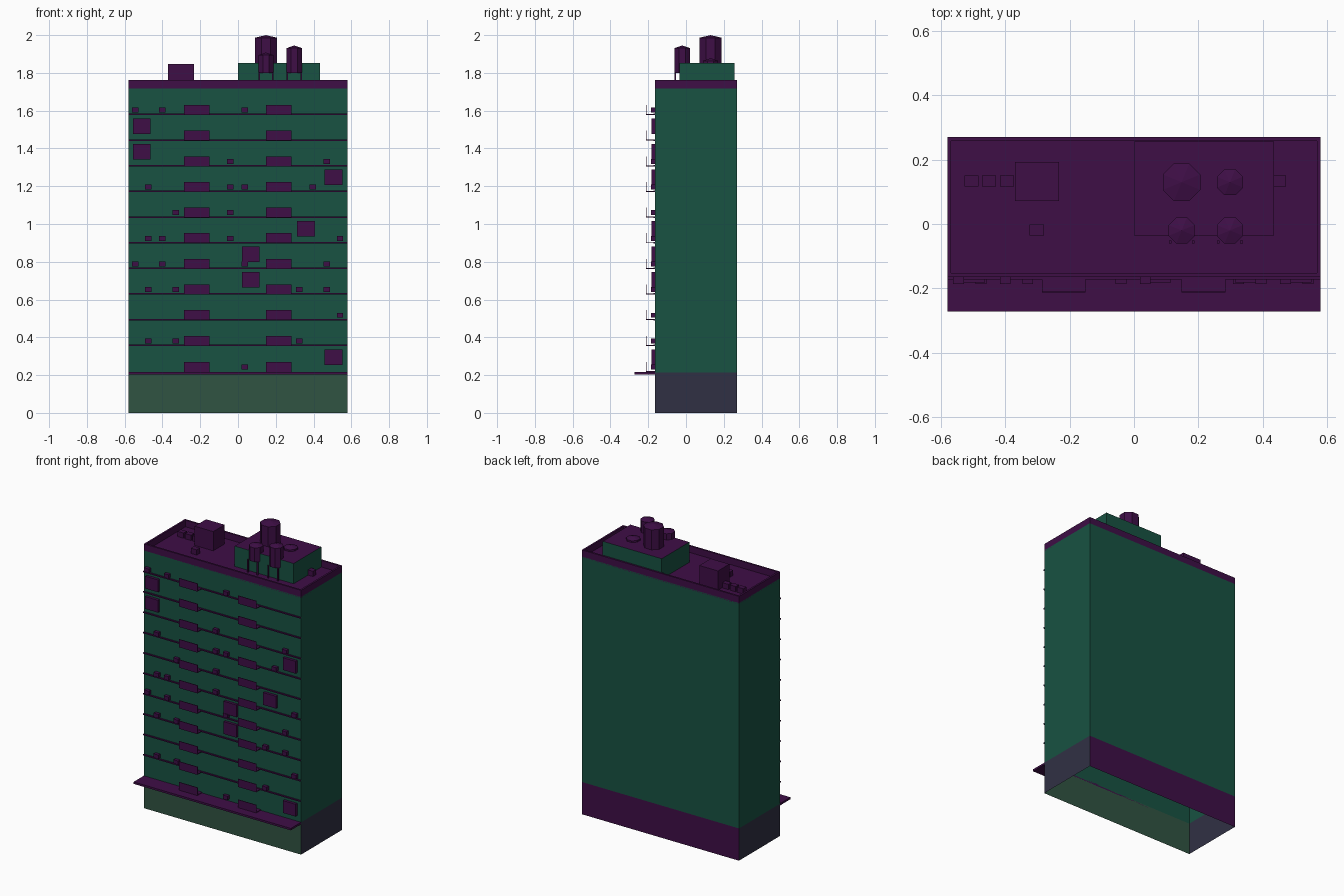
import bpy, bmesh, math

if "Cube" in bpy.data.objects:
    bpy.data.objects.remove(bpy.data.objects["Cube"])

def material(name, r, g, b):
    lin = [(c / 255 / 12.92) if c < 11 else ((c / 255 + 0.055) / 1.055) ** 2.4 for c in (r, g, b)]
    m = bpy.data.materials.new(name)
    m.diffuse_color = (*lin, 1)
    m.use_nodes = True
    m.node_tree.nodes["Principled BSDF"].inputs["Base Color"].default_value = m.diffuse_color
    return m

GREEN = material("green_wall", 24, 82, 66)
PURPLE = material("purple_trim", 62, 14, 70)
SHOP = material("shopfront", 48, 84, 66)
SLATE = material("slate_wall", 48, 48, 68)

X, YF, YB = 0.58, -0.164, 0.27          # building footprint
Z_BASE, Z_ROOF, Z_TOP = 0.215, 1.718, 1.762
FLOORS = [0.222] + [0.36 + 0.1358 * k for k in range(10)]

def finish(name, bm, mats):
    me = bpy.data.meshes.new(name)
    bm.to_mesh(me)
    bm.free()
    for m in mats:
        me.materials.append(m)
    ob = bpy.data.objects.new(name, me)
    bpy.context.collection.objects.link(ob)
    return ob

def add_box(bm, x0, x1, y0, y1, z0, z1):
    vs = bmesh.ops.create_cube(bm, size=1)["verts"]
    for v in vs:
        v.co = ((x0 + x1) / 2 + v.co.x * (x1 - x0),
                (y0 + y1) / 2 + v.co.y * (y1 - y0),
                (z0 + z1) / 2 + v.co.z * (z1 - z0))

def boxes(name, items, mat):
    bm = bmesh.new()
    for it in items:
        add_box(bm, *it)
    return finish(name, bm, [mat])

def wall_ring(name, z0, z1, mats):
    """Four single-sided walls, order: front, right, back, left."""
    bm = bmesh.new()
    c = [(-X, YF), (X, YF), (X, YB), (-X, YB)]
    lo = [bm.verts.new((*p, z0)) for p in c]
    hi = [bm.verts.new((*p, z1)) for p in c]
    for i in range(4):
        j = (i + 1) % 4
        bm.faces.new((lo[i], lo[j], hi[j], hi[i])).material_index = i
    return finish(name, bm, mats)

# Open-bottomed shell: ground floor and tower
wall_ring("ground_floor", 0, Z_BASE, [SHOP, SLATE, PURPLE, SLATE])
wall_ring("tower_walls", Z_BASE, Z_ROOF, [GREEN] * 4)

# Roof deck sunk inside a parapet
boxes("roof_deck", [(-X, X, YF, YB, Z_ROOF - 0.008, Z_ROOF)], PURPLE)
t = 0.012
boxes("parapet", [(-X, X, YF, YF + t, Z_ROOF, Z_TOP), (-X, X, YB - t, YB, Z_ROOF, Z_TOP),
                  (-X, -X + t, YF + t, YB - t, Z_ROOF, Z_TOP),
                  (X - t, X, YF + t, YB - t, Z_ROOF, Z_TOP)], PURPLE)

# Street canopy
boxes("canopy", [(-X, X, -0.272, YF, 0.203, 0.216)], PURPLE)

# Floor ledges
boxes("floor_ledges", [(-X, X, -0.172, YF, z - 0.006, z + 0.002) for z in FLOORS[1:]], PURPLE)

# Balconies: thin floor plate and front panel
balconies = []
for z in FLOORS:
    for x0, x1 in ((-0.286, -0.15), (0.148, 0.284)):
        balconies.append((x0, x1, -0.213, YF, z - 0.005, z))
        balconies.append((x0, x1, -0.213, -0.209, z, z + 0.048))
boxes("balconies", balconies, PURPLE)

# Window air conditioners, x positions per floor
AC = [[0.035], [-0.475, -0.33, 0.325], [0.54], [-0.475, -0.33, 0.325, 0.47],
      [-0.545, -0.4, 0.035, 0.47], [-0.475, -0.4, -0.04, 0.54], [-0.33, -0.04],
      [-0.475, -0.04, 0.035, 0.395], [-0.04, 0.47], [], [-0.545, -0.4, 0.035]]
boxes("air_conditioners", [(x - 0.017, x + 0.017, -0.186, YF, z + 0.008, z + 0.034)
                           for z, row in zip(FLOORS, AC) for x in row], PURPLE)

# Square window cages
CAGES = {0: 0.505, 3: 0.068, 4: 0.068, 5: 0.36, 7: 0.505, 8: -0.51, 9: -0.51}
boxes("window_cages", [(x - 0.047, x + 0.047, -0.182, YF, FLOORS[f] + 0.031, FLOORS[f] + 0.113)
                       for f, x in CAGES.items()], PURPLE)

# Roof house: green sides with purple top
house = boxes("roof_house", [(0, 0.435, -0.035, 0.256, Z_ROOF, 1.853)], GREEN)
house.data.materials.append(PURPLE)
for p in house.data.polygons:
    if p.normal.z > 0.5:
        p.material_index = 1

# Stair box and small roof vents
boxes("stair_box", [(-0.37, -0.233, 0.072, 0.192, Z_ROOF, 1.846)], PURPLE)
boxes("roof_vents", [(x - 0.022, x + 0.022, y - 0.017, y + 0.017, Z_ROOF, 1.753) for x, y in
                     ((-0.505, 0.133), (-0.45, 0.133), (-0.395, 0.133), (-0.302, -0.018),
                      (0.45, 0.133))], PURPLE)

# Eight-sided water tanks with shallow conical lids
def tank(name, x, y, r, z0, z1):
    bm = bmesh.new()
    bot, top = [], []
    for i in range(8):
        a = math.tau * (i + 0.5) / 8
        px, py = x + r * math.cos(a), y + r * math.sin(a)
        bot.append(bm.verts.new((px, py, z0)))
        top.append(bm.verts.new((px, py, z1 - 0.014)))
    apex = bm.verts.new((x, y, z1))
    bm.faces.new(bot[::-1])
    for i in range(8):
        j = (i + 1) % 8
        bm.faces.new((bot[i], bot[j], top[j], top[i]))
        bm.faces.new((top[i], top[j], apex))
    finish(name, bm, [PURPLE])

tank("tall_tank", 0.148, 0.13, 0.063, 1.853, 2.0)
tank("low_tank", 0.298, 0.13, 0.044, 1.853, 1.878)
tank("front_tank_left", 0.148, -0.02, 0.044, 1.8, 1.908)
tank("front_tank_right", 0.298, -0.02, 0.044, 1.8, 1.945)

# Legs under the two front tanks
boxes("tank_legs", [(x + s * 0.036 - 0.004, x + s * 0.036 + 0.004, -0.06, -0.052, Z_ROOF, 1.802)
                    for x in (0.148, 0.298) for s in (-1, 1)], PURPLE)
